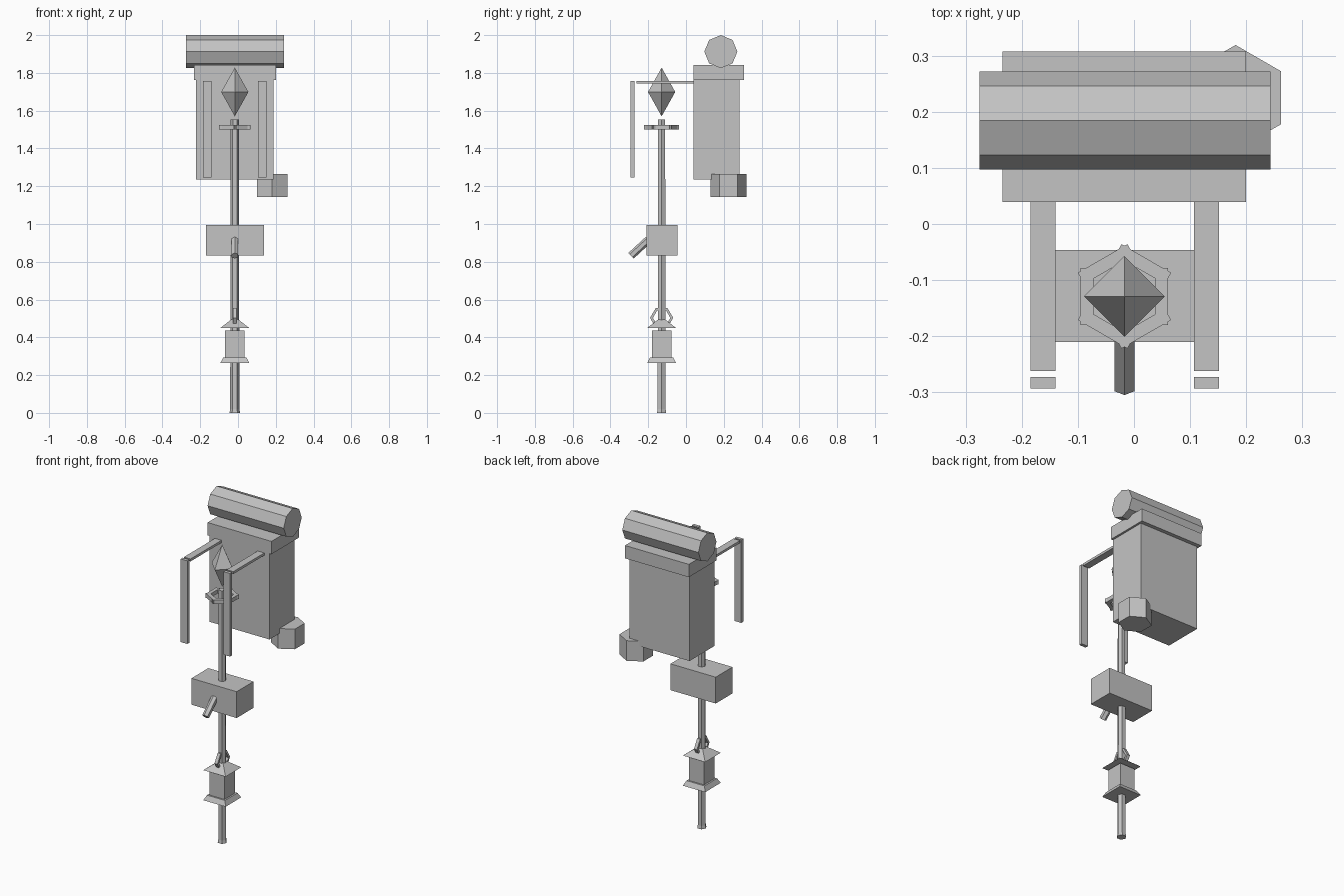
import bpy, bmesh, math
from mathutils import Matrix, Vector

if "Cube" in bpy.data.objects:
    bpy.data.objects.remove(bpy.data.objects["Cube"])

grey = bpy.data.materials.new("plain grey")
grey.diffuse_color = (0.55, 0.55, 0.55, 1)
grey.use_nodes = True
grey.node_tree.nodes["Principled BSDF"].inputs["Base Color"].default_value = grey.diffuse_color
CX, CY = -0.017, -0.129          # staff axis


def finish(name, bm):
    bmesh.ops.recalc_face_normals(bm, faces=bm.faces)
    me = bpy.data.meshes.new(name)
    bm.to_mesh(me)
    bm.free()
    me.materials.append(grey)
    ob = bpy.data.objects.new(name, me)
    bpy.context.collection.objects.link(ob)
    return ob


def add_box(bm, lo, hi, rot=Matrix()):
    lo, hi = Vector(lo), Vector(hi)
    m = rot @ Matrix.Translation((lo + hi) / 2) @ Matrix.Diagonal((*(hi - lo), 1))
    bmesh.ops.create_cube(bm, size=1, matrix=m)


def box(name, lo, hi):
    bm = bmesh.new()
    add_box(bm, lo, hi)
    return finish(name, bm)


def prism(name, a, b, r1, r2, sides, turn=0):
    """Cone or cylinder from a to b; turn rotates the section about its axis."""
    a, b = Vector(a), Vector(b)
    d = b - a
    bm = bmesh.new()
    rot = Matrix() if abs(d.z) == d.length else d.to_track_quat('Z', 'Y').to_matrix().to_4x4()
    m = Matrix.Translation((a + b) / 2) @ rot @ Matrix.Rotation(math.radians(turn), 4, 'Z')
    bmesh.ops.create_cone(bm, cap_ends=True, segments=sides, radius1=r1, radius2=r2,
                          depth=d.length, matrix=m)
    return finish(name, bm)


def frustum(name, z0, z1, h0, h1):
    """Square frustum on the staff axis, given half widths."""
    bm = bmesh.new()
    rings = [[bm.verts.new((CX + sx * h, CY + sy * h, z))
              for sx, sy in ((-1, -1), (1, -1), (1, 1), (-1, 1))]
             for z, h in ((z0, h0), (z1, h1))]
    bm.faces.new(rings[0])
    bm.faces.new(rings[1])
    for i in range(4):
        j = (i + 1) % 4
        bm.faces.new((rings[0][i], rings[0][j], rings[1][j], rings[1][i]))
    return finish(name, bm)


def bar_ring(name, centre, inner, outer, half_len, half_thick, rot=Matrix()):
    """Hexagonal ring made of six overlapping bars."""
    bm = bmesh.new()
    for i in range(6):
        m = Matrix.Translation(centre) @ rot @ Matrix.Rotation(i * math.pi / 3, 4, 'Z')
        add_box(bm, (inner, -half_len, -half_thick), (outer, half_len, half_thick), m)
    return finish(name, bm)


# Backpack, lid, bedroll and hanging pouch
box("backpack_body", (-0.222, 0.039, 1.235), (0.187, 0.283, 1.765))
box("backpack_lid", (-0.234, 0.039, 1.763), (0.2, 0.307, 1.842))
prism("bedroll", (-0.275, 0.1845, 1.9125), (0.243, 0.1845, 1.9125), 0.0875, 0.0875, 8)
prism("hanging_pouch", (0.181, 0.225, 1.142), (0.181, 0.225, 1.266), 0.094, 0.094, 6, 0)

# Shoulder straps
for side, x in (("left", -0.162), ("right", 0.129)):
    box(f"{side}_strap_top", (x - 0.0225, -0.262, 1.743), (x + 0.0225, 0.045, 1.758))
    box(f"{side}_strap_front", (x - 0.0225, -0.293, 1.247), (x + 0.0225, -0.273, 1.758))

# Staff with foot, ring and crystal
prism("staff", (CX, CY, 0.0), (CX, CY, 1.553), 0.0245, 0.0215, 6, 90)
prism("staff_foot", (CX, CY, 0.0), (CX, CY, 0.022), 0.028, 0.024, 6, 90)
bar_ring("staff_ring", (CX, CY, 1.512), 0.055, 0.078, 0.051, 0.012)
bm = bmesh.new()
ring = [bm.verts.new((CX + 0.072 * math.cos(i * math.pi / 2),
                      CY + 0.072 * math.sin(i * math.pi / 2), 1.699)) for i in range(4)]
for z in (1.828, 1.57):
    tip = bm.verts.new((CX, CY, z))
    for i in range(4):
        bm.faces.new((ring[i], ring[(i + 1) % 4], tip))
finish("crystal", bm)

# Belt bag with a slanted handle
box("belt_bag", (-0.17, -0.21, 0.834), (0.138, -0.046, 0.996))
prism("bag_handle", (CX, -0.291, 0.832), (CX, -0.2, 0.916), 0.0205, 0.0205, 6, 0)

# Lantern: base, body, roof and carrying ring
frustum("lantern_base", 0.265, 0.294, 0.076, 0.061)
frustum("lantern_body", 0.292, 0.436, 0.051, 0.051)
frustum("lantern_roof", 0.45, 0.495, 0.076, 0.018)
bar_ring("lantern_ring", (CX, CY, 0.503), 0.040, 0.053, 0.031, 0.010,
         Matrix.Rotation(math.pi / 2, 4, 'Y'))
